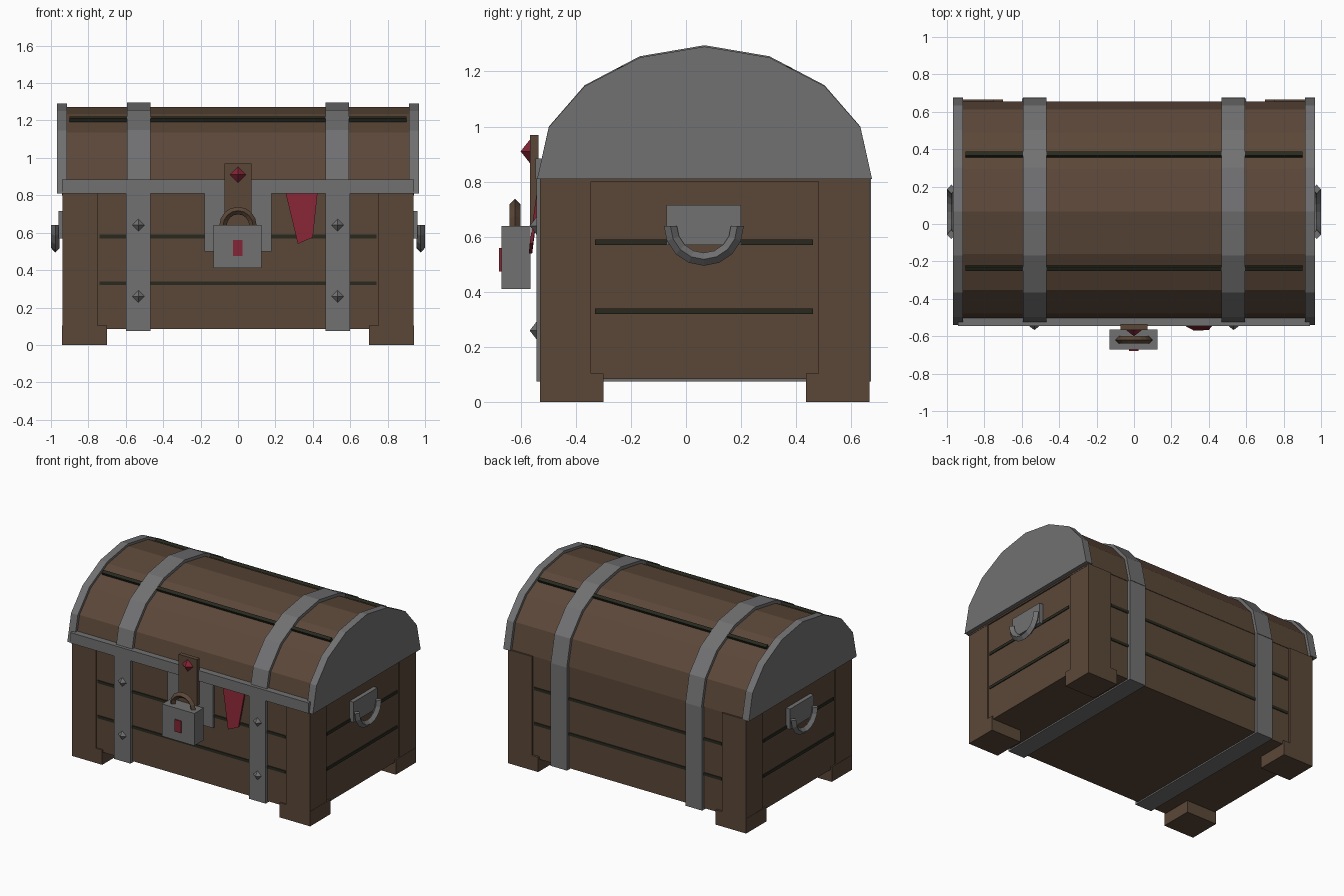
import bpy, bmesh, math
from mathutils import Matrix, Vector

cube = bpy.data.objects.get("Cube")
if cube:
    bpy.data.objects.remove(cube)


def material(name, rgb):
    m = bpy.data.materials.new(name)
    m.use_nodes = True
    m.diffuse_color = (*rgb, 1)
    m.node_tree.nodes["Principled BSDF"].inputs["Base Color"].default_value = (*rgb, 1)
    return m


wood = material("brown wood", (0.105, 0.064, 0.040))
iron = material("grey iron", (0.165, 0.165, 0.170))
red = material("deep red", (0.23, 0.018, 0.035))
dark = material("dark gap", (0.021, 0.022, 0.013))

MID = 0.0675    # depth of the chest's middle
RIM = 0.81      # height where the lid meets the body


def finish(name, bm, mat):
    bmesh.ops.recalc_face_normals(bm, faces=bm.faces)
    mesh = bpy.data.meshes.new(name)
    bm.to_mesh(mesh)
    bm.free()
    mesh.materials.append(mat)
    ob = bpy.data.objects.new(name, mesh)
    bpy.context.collection.objects.link(ob)
    return ob


def box(name, x, y, z, mat, tilt=0):
    """Box from (min, max) ranges, tilted about its own x axis."""
    bm = bmesh.new()
    spans = (x, y, z)
    size = [b - a for a, b in spans]
    centre = Vector([(a + b) / 2 for a, b in spans])
    place = Matrix.Translation(centre) @ Matrix.Rotation(tilt, 4, "X") @ Matrix.Diagonal((*size, 1))
    bmesh.ops.create_cube(bm, size=1, matrix=place)
    return finish(name, bm, mat)


def span(side, a, b):
    return tuple(sorted((side * a, side * b)))


def vault(name, x0, x1, wide, tall, mat):
    """Extruded arch of the lid, scaled about the middle of the rim."""
    half = [(0.6075, 0), (0.565, 0.19), (0.435, 0.34), (0.235, 0.445)]
    arch = [(-d, h) for d, h in half] + [(0, 0.485)] + [(d, h) for d, h in reversed(half)]
    bm = bmesh.new()
    face = bm.faces.new([bm.verts.new((x0, MID + d * wide, RIM + h * tall)) for d, h in arch])
    grown = bmesh.ops.extrude_face_region(bm, geom=[face])["geom"]
    moved = [v for v in grown if isinstance(v, bmesh.types.BMVert)]
    bmesh.ops.translate(bm, verts=moved, vec=(x1 - x0, 0, 0))
    return finish(name, bm, mat)


def half_ring(name, centre, inner, outer, thick, steps, mat, along, up):
    """Half ring with a diamond section, bulging toward the up sign."""
    bm = bmesh.new()
    along = Vector(along)
    depth = along.cross(Vector((0, 0, 1)))
    mid = (inner + outer) / 2
    section = [(inner, 0), (mid, thick), (outer, 0), (mid, -thick)]
    rings = []
    for i in range(steps + 1):
        a = math.pi * i / steps
        out = along * math.cos(a) + Vector((0, 0, up * math.sin(a)))
        rings.append([bm.verts.new(Vector(centre) + out * r + depth * t) for r, t in section])
    for p, q in zip(rings, rings[1:]):
        for k in range(4):
            n = (k + 1) % 4
            bm.faces.new((p[k], p[n], q[n], q[k]))
    bm.faces.new(rings[0])
    bm.faces.new(rings[-1])
    return finish(name, bm, mat)


def stud(name, x, z, base, tip, radius, mat):
    """Four-sided pyramid pointing forward."""
    bm = bmesh.new()
    place = Matrix.Translation((x, (base + tip) / 2, z)) @ Matrix.Rotation(math.pi / 2, 4, "X")
    place = place @ Matrix.Rotation(math.pi / 4, 4, "Z")
    bmesh.ops.create_cone(bm, cap_ends=True, segments=4, radius1=radius, radius2=0,
                          depth=base - tip, matrix=place @ Matrix.Rotation(math.pi / 4, 4, "Z"))
    return finish(name, bm, mat)


# Body, corner posts and feet
box("body", (-0.93, 0.93), (-0.52, 0.65), (0.085, RIM), wood)
for side, tag in ((1, "left"), (-1, "right")):
    for front, where in ((1, "front"), (-1, "back")):
        edge = MID - front * 0.5975
        ys = lambda depth: tuple(sorted((edge, edge + front * depth)))
        box(f"{where}_{tag}_post", span(side, 0.75, 0.938), ys(0.185), (0.08, RIM), wood)
        box(f"{where}_{tag}_foot", span(side, 0.70, 0.94), ys(0.23), (0, 0.105), wood)

# Gaps between the planks
for i, z in enumerate((0.33, 0.58)):
    box(f"front_and_back_gap_{i}", (-0.74, 0.74), (-0.526, 0.656), (z - 0.01, z + 0.01), dark)
    box(f"side_gap_{i}", (-0.936, 0.936), (-0.33, 0.46), (z - 0.01, z + 0.01), dark)

# Lid with its end caps and front rim band
vault("lid", -0.92, 0.92, 0.965, 0.955, wood)
for side, tag in ((1, "left"), (-1, "right")):
    vault(f"{tag}_lid_cap", side * 0.915, side * 0.968, 1, 0.99, iron)
    box(f"{tag}_side_rim", span(side, 0.90, 0.94), (-0.52, 0.65), (0.80, RIM), wood)
box("front_rim_band", (-0.94, 0.94), (-0.546, -0.50), (RIM, 0.885), iron)
for front, where in ((1, "front"), (-1, "back")):
    y = MID - front * 0.304
    box(f"{where}_lid_gap", (-0.9, 0.9), (y - 0.0125, y + 0.0125), (1.197, 1.217), dark,
        tilt=front * 0.48)

# Straps around the body and over the lid, with studs
for side, tag in ((1, "left"), (-1, "right")):
    box(f"{tag}_body_strap", span(side, 0.468, 0.598), (-0.542, 0.672), (0.075, RIM), iron)
    vault(f"{tag}_lid_strap", side * 0.468, side * 0.594, 1.0, 1.0, iron)
    for z in (0.26, 0.64):
        stud(f"{tag}_strap_stud", side * 0.533, z, -0.54, -0.567, 0.035, iron)

# Side handles
for side, tag in ((1, "left"), (-1, "right")):
    box(f"{tag}_handle_plate", span(side, 0.92, 0.96), (-0.07, 0.20), (0.57, 0.715), iron)
    half_ring(f"{tag}_handle", (side * 0.977, 0.065, 0.64), 0.098, 0.145, 0.023, 8, iron,
              (0, 1, 0), -1)

# Clasp and padlock
box("lock_plate", (-0.18, 0.18), (-0.538, -0.50), (0.50, RIM), iron)
box("hasp", (-0.072, 0.072), (-0.566, -0.535), (0.64, 0.97), wood)
stud("hasp_gem", 0, 0.91, -0.566, -0.60, 0.043, red)
box("padlock", (-0.13, 0.125), (-0.67, -0.565), (0.41, 0.64), iron)
box("keyhole", (-0.026, 0.024), (-0.678, -0.669), (0.475, 0.56), red)
half_ring("shackle", (0, -0.62, 0.638), 0.06, 0.10, 0.02, 8, wood, (1, 0, 0), 1)

# Cloth hanging out from under the lid
bm = bmesh.new()
outline = [(0.255, -0.535, RIM), (0.425, -0.535, RIM), (0.40, -0.567, 0.575), (0.32, -0.57, 0.54)]
sheet = bm.faces.new([bm.verts.new(p) for p in outline])
back = bmesh.ops.extrude_face_region(bm, geom=[sheet])["geom"]
bmesh.ops.translate(bm, verts=[v for v in back if isinstance(v, bmesh.types.BMVert)],
                    vec=(0, 0.012, 0))
finish("hanging_cloth", bm, red)
